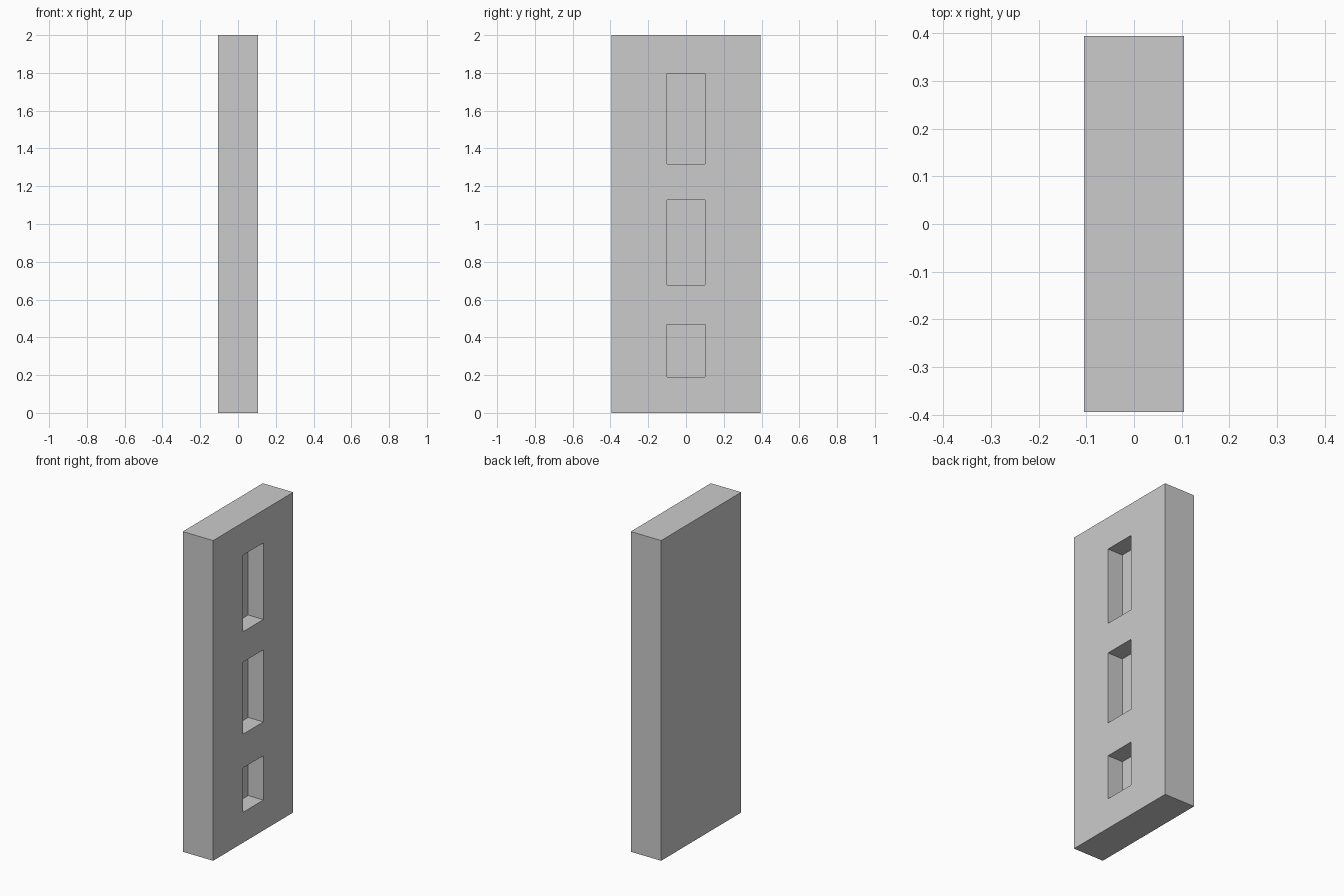
import bpy

if "Cube" in bpy.data.objects:
    bpy.data.objects.remove(bpy.data.objects["Cube"])

HALF_X, HALF_Y, HEIGHT = 0.105, 0.395, 2.0
POCKET_HALF_Y = 0.1
POCKETS = [(0.19, 0.467), (0.678, 1.128), (1.318, 1.796)]  # bottom and top z


def box(name, x0, x1, half_y, z0, z1):
    bpy.ops.mesh.primitive_cube_add(size=1, location=((x0 + x1) / 2, 0, (z0 + z1) / 2))
    obj = bpy.context.object
    obj.name = name
    obj.scale = (x1 - x0, 2 * half_y, z1 - z0)
    bpy.ops.object.transform_apply(location=False, rotation=False, scale=True)
    return obj


# Upright slab
slab = box("door_slab", -HALF_X, HALF_X, HALF_Y, 0, HEIGHT)

# Three blind pockets, half the slab deep, in the +x face only
for i, (z0, z1) in enumerate(POCKETS):
    cutter = box(f"pocket_cutter_{i + 1}", 0, HALF_X + 0.1, POCKET_HALF_Y, z0, z1)
    bpy.ops.object.select_all(action="DESELECT")
    slab.select_set(True)
    bpy.context.view_layer.objects.active = slab
    mod = slab.modifiers.new("pocket", "BOOLEAN")
    mod.operation = "DIFFERENCE"
    mod.solver = "EXACT"
    mod.object = cutter
    bpy.ops.object.modifier_apply(modifier=mod.name)
    bpy.data.objects.remove(cutter, do_unlink=True)
